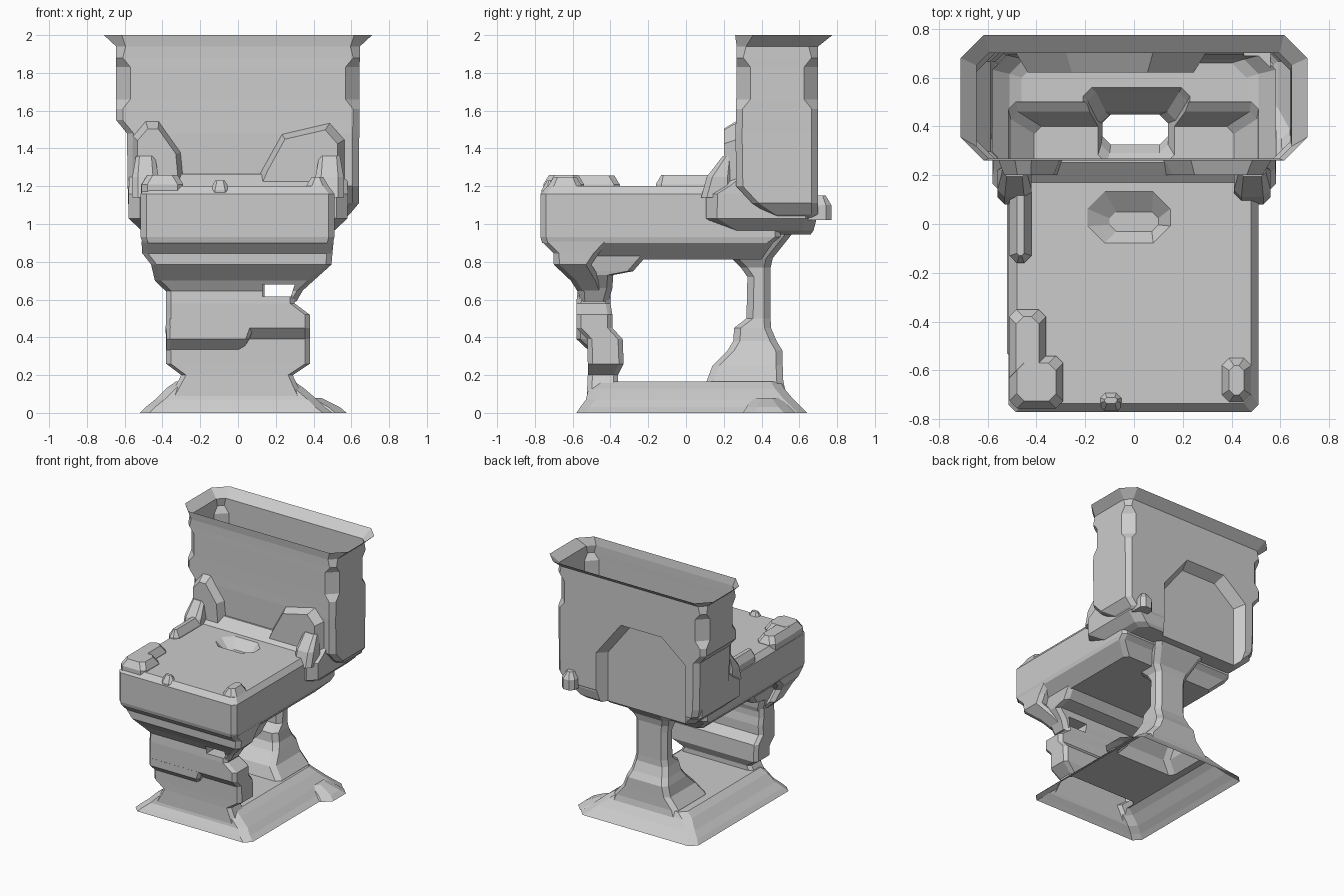
import bpy
import bmesh

cube = bpy.data.objects.get("Cube")
if cube:
    bpy.data.objects.remove(cube, do_unlink=True)

grey = bpy.data.materials.new("plain grey")
grey.use_nodes = True
COLOUR = (0.6, 0.6, 0.6, 1)
grey.diffuse_color = COLOUR
grey.node_tree.nodes["Principled BSDF"].inputs["Base Color"].default_value = COLOUR


def make_object(name, bm):
    bmesh.ops.recalc_face_normals(bm, faces=bm.faces)
    mesh = bpy.data.meshes.new(name)
    bm.to_mesh(mesh)
    bm.free()
    mesh.materials.append(grey)
    obj = bpy.data.objects.new(name, mesh)
    bpy.context.scene.collection.objects.link(obj)
    return obj


def loft(name, levels, cut=0.05):
    """Stack chamfered rectangles (z, x0, x1, y0, y1), each with an optional own chamfer."""
    bm = bmesh.new()
    rings = []
    for z, x0, x1, y0, y1, *own in levels:
        c = min(own[0] if own else cut, (x1 - x0) / 3, (y1 - y0) / 3)
        outline = [(x0 + c, y0), (x1 - c, y0), (x1, y0 + c), (x1, y1 - c),
                   (x1 - c, y1), (x0 + c, y1), (x0, y1 - c), (x0, y0 + c)]
        rings.append([bm.verts.new((x, y, z)) for x, y in outline])
    for low, high in zip(rings, rings[1:]):
        for i in range(8):
            j = (i + 1) % 8
            bm.faces.new((low[i], low[j], high[j], high[i]))
    bm.faces.new(rings[0][::-1])
    bm.faces.new(rings[-1])
    return make_object(name, bm)


def prism(name, profile, y0, y1, inset=0.0):
    """Extrude an (x, z) outline along y, shrinking the y0 end by inset."""
    bm = bmesh.new()
    cx = sum(p[0] for p in profile) / len(profile)
    cz = sum(p[1] for p in profile) / len(profile)
    k = 1 - inset
    a = [bm.verts.new((cx + (x - cx) * k, y0, cz + (z - cz) * k)) for x, z in profile]
    b = [bm.verts.new((x, y1, z)) for x, z in profile]
    n = len(a)
    for i in range(n):
        bm.faces.new((a[i], a[(i + 1) % n], b[(i + 1) % n], b[i]))
    bm.faces.new(a[::-1])
    bm.faces.new(b)
    return make_object(name, bm)


def combine(target, tool, operation):
    mod = target.modifiers.new(tool.name, "BOOLEAN")
    mod.object, mod.operation, mod.solver = tool, operation, "EXACT"
    bpy.context.view_layer.update()
    graph = bpy.context.evaluated_depsgraph_get()
    mesh = bpy.data.meshes.new_from_object(target.evaluated_get(graph))
    target.modifiers.clear()
    target.data = mesh
    bpy.data.objects.remove(tool, do_unlink=True)


# Seat slab with sloped underside
shell = loft("chair_shell", [
    (.812, -.41, .41, -.45, .4), (.9, -.505, .503, -.762, .46), (.93, -.515, .51, -.77, .5),
    (1.16, -.515, .51, -.77, .5), (1.2, -.48, .48, -.735, .47)], .03)

parts = []
# Stepped brow under the seat front, and the neck behind it
parts.append(loft("seat_brow", [
    (.645, -.383, .34, -.575, -.43), (.7, -.44, .4, -.61, -.45), (.785, -.46, .495, -.7, -.5),
    (.845, -.507, .5, -.702, -.46), (.908, -.511, .506, -.764, -.4)], .03))
parts.append(loft("seat_neck", [
    (.59, -.37, .31, -.565, -.41), (.66, -.38, .35, -.57, -.39), (.73, -.4, .41, -.57, -.385),
    (.75, -.405, .415, -.57, -.28), (.83, -.42, .43, -.57, -.21)], .03))
# Front support panel, its face stepping out higher on one side
parts.append(loft("front_panel", [
    (.09, -.36, .34, -.525, -.36), (.2, -.3, .29, -.52, -.36), (.26, -.38, .38, -.52, -.33),
    (.39, -.382, .38, -.522, -.335), (.45, -.383, .38, -.58, -.39), (.52, -.38, .38, -.58, -.39),
    (.58, -.38, .3, -.58, -.4), (.65, -.38, .3, -.575, -.4)], .025))
parts.append(loft("panel_step", [
    (.33, -.379, .02, -.515, -.4), (.39, -.379, .06, -.579, -.4),
    (.5, -.379, .1, -.579, -.4)], .02))
# Spreading base plate
parts.append(loft("base", [
    (0, -.52, .5, -.58, .64), (.03, -.49, .46, -.56, .61), (.07, -.44, .42, -.53, .57),
    (.13, -.38, .35, -.515, .52), (.165, -.33, .3, -.5, .5)], .05))
parts.append(loft("base_rear_corner", [
    (0, .3, .575, .3, .58), (.03, .3, .54, .32, .55), (.08, .3, .44, .35, .5)], .06))
# Rear column with stepped foot and small head
parts.append(loft("rear_column", [
    (.1, -.3, .3, .08, .53), (.17, -.27, .28, .11, .515), (.25, -.2, .21, .14, .512),
    (.33, -.18, .18, .22, .51), (.38, -.16, .16, .25, .48), (.45, -.14, .15, .255, .45),
    (.5, -.13, .14, .32, .448), (.72, -.13, .14, .325, .448), (.77, -.135, .14, .29, .448),
    (.82, -.15, .17, .24, .46), (.92, -.19, .22, .23, .54), (1.0, -.25, .25, .23, .6)], .035))
# Hollow back: wide foot, then tall walls with a flared rim
parts.append(loft("back_foot", [
    (.945, -.46, .46, .26, .66), (.965, -.51, .51, .21, .675), (1.03, -.58, .58, .105, .692),
    (1.16, -.58, .582, .106, .692), (1.2, -.578, .58, .17, .692),
    (1.265, -.576, .578, .252, .692)], .06))
parts.append(loft("tall_back", [
    (1.035, -.56, .57, .46, .69), (1.05, -.57, .59, .44, .7), (1.11, -.582, .64, .35, .7),
    (1.2, -.584, .641, .266, .7), (1.48, -.588, .642, .262, .7), (1.55, -.645, .643, .264, .7),
    (1.61, -.645, .643, .265, .7), (1.66, -.645, .644, .266, .7, .075),
    (1.83, -.645, .644, .267, .7, .075), (1.88, -.645, .645, .268, .7),
    (1.94, -.645, .645, .268, .7, .05), (2, -.71, .71, .26, .775, .095)], .035))
# Bevelled lumps where the seat meets the back, with sloping feet
parts.append(prism("right_lump", [
    (-.56, 1.05), (-.27, 1.05), (-.3, 1.38), (-.42, 1.55), (-.49, 1.55), (-.56, 1.47)],
    .2, .275, .22))
parts.append(prism("left_lump", [
    (.02, 1.05), (.57, 1.05), (.57, 1.45), (.49, 1.54), (.23, 1.48), (.12, 1.28)],
    .2, .275, .18))
for name, x0, x1 in [("right_lump_foot", -.56, -.42), ("left_lump_foot", .41, .56)]:
    parts.append(loft(name, [(1.14, x0, x1, .08, .25), (1.25, x0, x1, .11, .25),
                             (1.36, x0 + .02, x1 - .02, .195, .25)], .03))
# Raised patches on the seat edge and small knobs
for name, x0, x1, y0, y1, z0, z1 in [
        ("front_right_ridge", -.51, -.29, -.755, -.54, 1.1, 1.26),
        ("side_right_ridge", -.513, -.36, -.66, -.35, 1.1, 1.258),
        ("rear_right_ridge", -.51, -.42, -.16, .18, 1.1, 1.26),
        ("seat_knob", .36, .48, -.73, -.55, 1.15, 1.25),
        ("lip_knob", -.15, -.04, -.765, -.68, 1.13, 1.23),
        ("back_knob", .45, .56, .6, .77, 1.02, 1.15)]:
    m = .03
    parts.append(loft(name, [(z0, x0, x1, y0, y1), (z1 - .05, x0, x1, y0, y1),
                             (z1, x0 + m, x1 - m, y0 + m, y1 - m)], .03))
for part in parts:
    combine(shell, part, "UNION")

# Seat dimple, rear wall recess and gap above the front panel
cuts = [
    loft("seat_dimple", [(1.14, -.1, .1, -.03, .05), (1.22, -.22, .165, -.095, .16)], .1),
    prism("rear_recess", [
        (-.49, .75), (.3, .75), (.3, 1.34), (.08, 1.62), (-.28, 1.62), (-.49, 1.45)],
        .62, .71, .14),
    prism("panel_gap", [(.13, .615), (.28, .615), (.3, .68), (.13, .68)], -.8, -.2)]
for cutter in cuts:
    combine(shell, cutter, "DIFFERENCE")

# Open the shell at the top rim and under the base
bm = bmesh.new()
bm.from_mesh(shell.data)
ends = [f for f in bm.faces
        if all(v.co.z > 1.999 for v in f.verts) or all(v.co.z < .001 for v in f.verts)]
bmesh.ops.delete(bm, geom=ends, context="FACES")
for f in bm.faces:
    f.smooth = False
    f.material_index = 0
bm.to_mesh(shell.data)
bm.free()
